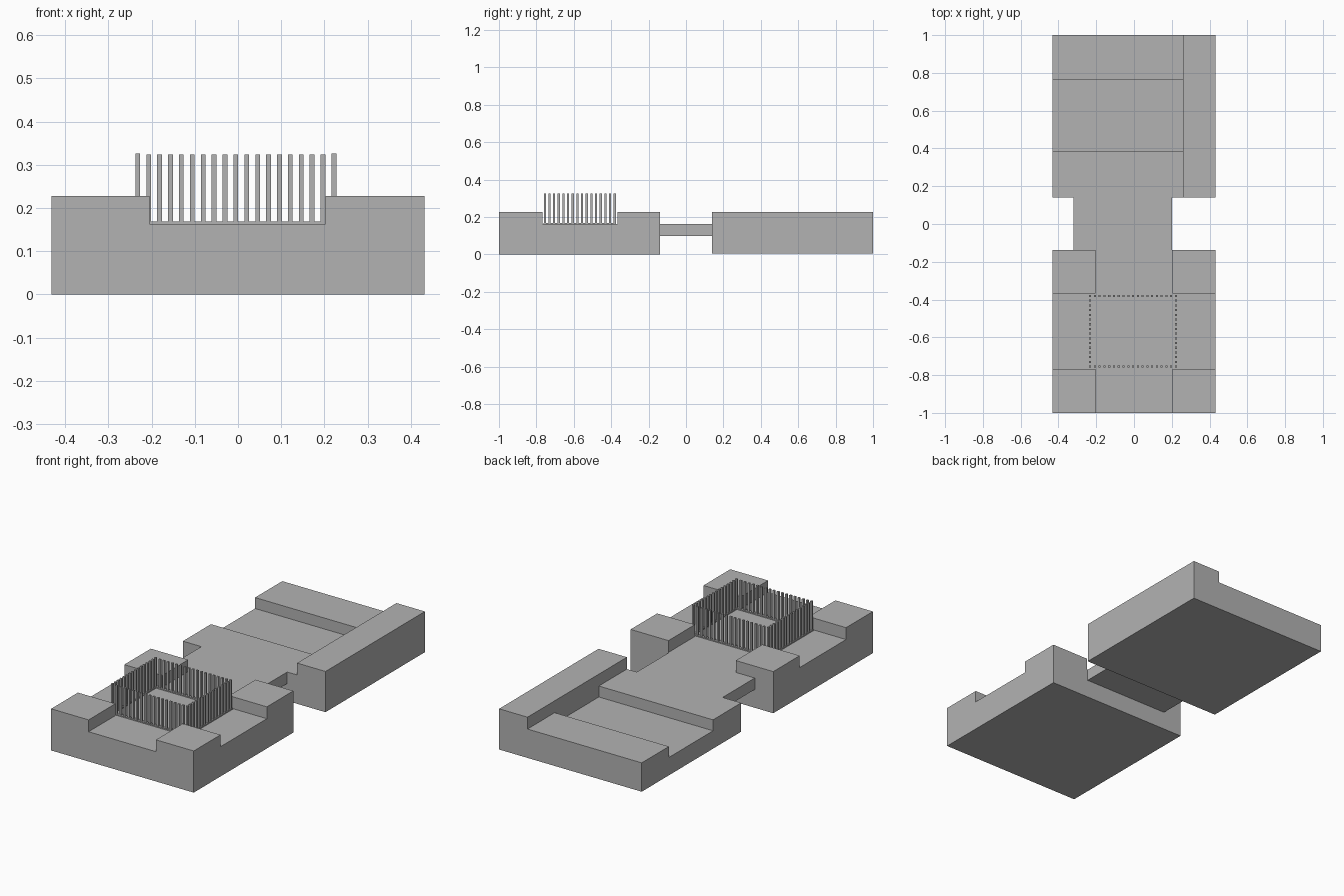
import bpy, bmesh
from mathutils import Matrix, Vector

if "Cube" in bpy.data.objects:
    bpy.data.objects.remove(bpy.data.objects["Cube"])

grey = bpy.data.materials.new("stone_grey")
grey.diffuse_color = (0.45, 0.45, 0.45, 1)
grey.use_nodes = True
grey.node_tree.nodes["Principled BSDF"].inputs["Base Color"].default_value = grey.diffuse_color


def finish(name, bm):
    bmesh.ops.recalc_face_normals(bm, faces=bm.faces)
    mesh = bpy.data.meshes.new(name)
    bm.to_mesh(mesh)
    bm.free()
    mesh.materials.append(grey)
    obj = bpy.data.objects.new(name, mesh)
    bpy.context.collection.objects.link(obj)
    return obj


def add_box(bm, x0, x1, y0, y1, z0, z1):
    centre = Vector(((x0 + x1) / 2, (y0 + y1) / 2, (z0 + z1) / 2))
    size = (x1 - x0, y1 - y0, z1 - z0, 1)
    bmesh.ops.create_cube(bm, size=1, matrix=Matrix.Translation(centre) @ Matrix.Diagonal(size))


def box(name, *bounds):
    bm = bmesh.new()
    add_box(bm, *bounds)
    return finish(name, bm)


def extrude(name, points, vector):
    bm = bmesh.new()
    face = bm.faces.new([bm.verts.new(p) for p in points])
    result = bmesh.ops.extrude_face_region(bm, geom=[face], use_keep_orig=True)
    verts = [v for v in result["geom"] if isinstance(v, bmesh.types.BMVert)]
    bmesh.ops.translate(bm, verts=verts, vec=vector)
    return finish(name, bm)


W, TOP, DECK = 0.432, 0.228, 0.163

# Front platform with a raised block on each corner
box("front_platform", -W, W, -1, -0.138, 0, DECK)
for side, x0, x1 in (("left", -W, -0.205), ("right", 0.203, W)):
    for end, y0, y1 in (("front", -1, -0.768), ("back", -0.367, -0.138)):
        box(f"{end}_{side}_corner_block", x0, x1, y0, y1, DECK, TOP)

# Connecting bridge
box("bridge", -0.32, 0.20, -0.138, 0.14, 0.10, DECK)

# Rear platform: channel profile swept across, with a tall rail on the right
profile = [(0.14, 0.005), (1, 0.005), (1, DECK), (0.765, DECK),
           (0.765, 0.103), (0.383, 0.103), (0.383, DECK), (0.14, DECK)]
extrude("rear_platform", [(-W, y, z) for y, z in profile], (W + 0.26, 0, 0))
box("rear_rail", 0.26, W, 0.14, 1, 0.005, TOP)

# Thin frame under the fence
X0, X1, Y0, Y1 = -0.232, 0.222, -0.755, -0.381
R = 0.0055
E, INNER = 0.008, 0.016
bm = bmesh.new()
for x in (X0, X1):
    add_box(bm, x - E, x + E, Y0 - E, Y1 + E, DECK, 0.169)
for y in (Y0, Y1):
    add_box(bm, X0 + E, X1 - E, y - E, y + E, DECK, 0.169)
finish("fence_frame", bm)

# Fence pins around the rectangle
NX, NY = 19, 16
front_back, sides = bmesh.new(), bmesh.new()
for i in range(1, NX - 1):
    x = X0 + (X1 - X0) * i / (NX - 1)
    for y in (Y0, Y1):
        add_box(front_back, x - R, x + R, y - R, y + R, 0.165, 0.324)
for j in range(NY):
    y = Y0 + (Y1 - Y0) * j / (NY - 1)
    for x in (X0, X1):
        add_box(sides, x - R, x + R, y - R, y + R, 0.165, 0.326)
finish("front_and_back_pins", front_back)
finish("side_pins", sides)
